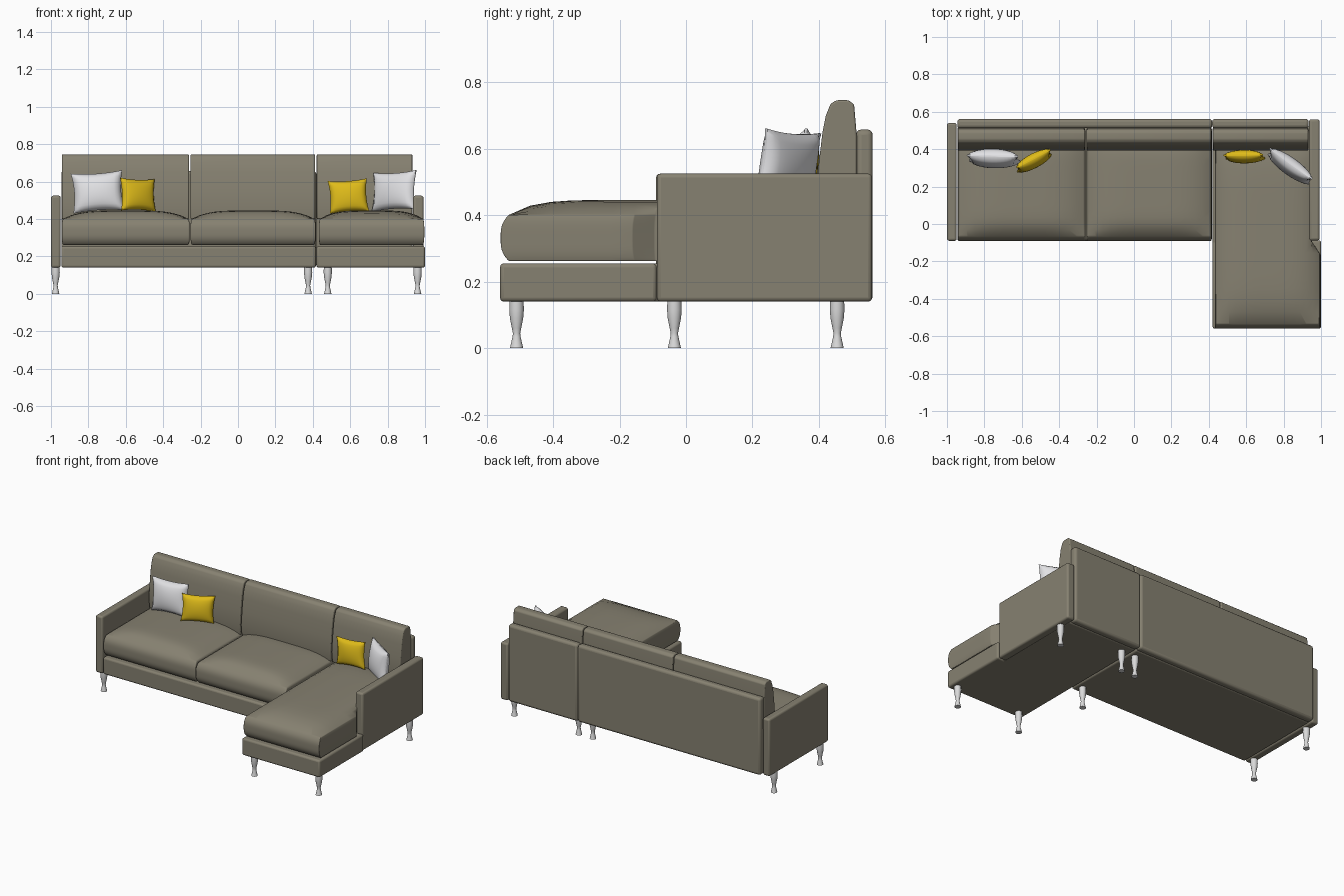
import bpy, bmesh
from math import radians, sin, cos, pi
from mathutils import Matrix

if "Cube" in bpy.data.objects:
    bpy.data.objects.remove(bpy.data.objects["Cube"])


def material(name, colour, rough=0.8):
    m = bpy.data.materials.new(name)
    m.use_nodes = True
    m.diffuse_color = (*colour, 1)
    bsdf = m.node_tree.nodes["Principled BSDF"]
    bsdf.inputs["Base Color"].default_value = (*colour, 1)
    bsdf.inputs["Roughness"].default_value = rough
    return m


FABRIC = material("olive grey fabric", (0.24, 0.22, 0.165))
WHITE = material("white fabric", (0.76, 0.76, 0.78))
YELLOW = material("mustard yellow fabric", (0.74, 0.50, 0.01))
LEG = material("pale leg", (0.70, 0.70, 0.70), 0.5)


def finish(name, bm, mat, bevel=0, angle=40):
    bmesh.ops.recalc_face_normals(bm, faces=bm.faces)
    mesh = bpy.data.meshes.new(name)
    bm.to_mesh(mesh)
    bm.free()
    mesh.materials.append(mat)
    ob = bpy.data.objects.new(name, mesh)
    bpy.context.collection.objects.link(ob)
    bpy.ops.object.select_all(action="DESELECT")
    ob.select_set(True)
    bpy.context.view_layer.objects.active = ob
    bpy.ops.object.shade_smooth_by_angle(angle=radians(angle))
    if bevel:
        mod = ob.modifiers.new("Soft edges", "BEVEL")
        mod.width = bevel
        mod.segments = 3
        mod.limit_method = "ANGLE"
    return ob


def unit_block(cuts):
    """Block from -1 to 1, with evenly cut faces."""
    bm = bmesh.new()
    bmesh.ops.create_cube(bm, size=2)
    if cuts:
        bmesh.ops.subdivide_edges(bm, edges=bm.edges[:], cuts=cuts, use_grid_fill=True)
    return bm


def box(name, x, y, z, bevel=0.012):
    bm = unit_block(0)
    for v in bm.verts:
        v.co = [(a + b) / 2 + c * (b - a) / 2 for c, (a, b) in zip(v.co, (x, y, z))]
    finish(name, bm, FABRIC, bevel, 50)


def seat_cushion(name, x, y, z, notch=None):
    """Crowned seat with a bulging front; notch = (y, x limit) makes room for an arm."""
    bm = unit_block(15)
    cx, hx = (x[0] + x[1]) / 2, (x[1] - x[0]) / 2
    cy, hy = (y[0] + y[1]) / 2, (y[1] - y[0]) / 2
    for vert in bm.verts:
        u, v, w = vert.co
        flat = (1 - abs(u) ** 4) * (1 - abs(v) ** 7)
        top = z[1] - 0.045 * (1 - flat)
        px = cx + u * (hx - 0.006 * w ** 4)
        py = cy + v * (hy - 0.025 * abs(w) ** 3)
        pz = z[0] + (top - z[0]) * (w + 1) / 2
        if notch and py > notch[0]:
            px = min(px, notch[1])
        vert.co = (px, py, pz)
    finish(name, bm, FABRIC, 0.006, 50)


def back_cushion(name, x):
    """Leaning side profile carried across the width."""
    profile = [(0.40, 0.40), (0.392, 0.47), (0.40, 0.56), (0.411, 0.65), (0.421, 0.70),
               (0.435, 0.735), (0.452, 0.746), (0.49, 0.746), (0.506, 0.733),
               (0.514, 0.64), (0.514, 0.40)]
    bm = bmesh.new()
    face = bm.faces.new([bm.verts.new((x[0], y, z)) for y, z in profile])
    out = bmesh.ops.extrude_face_region(bm, geom=[face])
    for v in out["geom"]:
        if isinstance(v, bmesh.types.BMVert):
            v.co.x = x[1]
    finish(name, bm, FABRIC, 0.006)


def pillow(name, centre, width, height, thick, turn, lean, roll, mat):
    """Stuffed square with pinched corners and hollow edges."""
    bm = unit_block(13)
    for vert in bm.verts:
        u, w, v = vert.co
        puff = ((1 - u * u) * (1 - v * v)) ** 0.45
        vert.co = (u * width / 2 * (1 - 0.09 * (1 - v * v)),
                   w * (0.004 + (thick / 2 - 0.004) * puff),
                   v * height / 2 * (1 - 0.09 * (1 - u * u)))
    bm.transform(Matrix.Translation(centre) @ Matrix.Rotation(radians(turn), 4, "Z")
                 @ Matrix.Rotation(radians(lean), 4, "X")
                 @ Matrix.Rotation(radians(roll), 4, "Y"))
    finish(name, bm, mat, 0, 60)


def leg(name, x, y):
    """Turned leg with a flared foot."""
    profile = [(0.020, 0), (0.018, 0.008), (0.012, 0.035), (0.011, 0.045), (0.014, 0.06),
               (0.020, 0.09), (0.022, 0.115), (0.021, 0.145)]
    sides = 20
    bm = bmesh.new()
    rings = [[bm.verts.new((x + r * cos(2 * pi * i / sides), y + r * sin(2 * pi * i / sides), z))
              for i in range(sides)] for r, z in profile]
    for low, high in zip(rings, rings[1:]):
        for i in range(sides):
            j = (i + 1) % sides
            bm.faces.new((low[i], low[j], high[j], high[i]))
    bm.faces.new(rings[0])
    bm.faces.new(rings[-1])
    finish(name, bm, LEG)


# Frame: bases, arms and back panels
SPLIT = 0.418
box("main_base", (-0.945, SPLIT - 0.002), (-0.09, 0.52), (0.14, 0.255))
box("chaise_base_front", (SPLIT + 0.002, 1.0), (-0.56, -0.088), (0.14, 0.255))
box("chaise_base_rear", (SPLIT + 0.002, 0.95), (-0.12, 0.52), (0.14, 0.255))
box("right_arm", (-1.0, -0.948), (-0.09, 0.54), (0.14, 0.525))
box("left_arm", (0.936, 0.992), (-0.088, 0.56), (0.14, 0.525))
box("main_back_panel", (-0.945, SPLIT), (0.512, 0.562), (0.14, 0.658), 0.016)
box("chaise_back_panel", (SPLIT, 0.934), (0.512, 0.562), (0.14, 0.658), 0.016)

# Seat cushions
seat_z = (0.262, 0.446)
seat_cushion("right_seat_cushion", (-0.942, -0.258), (-0.09, 0.50), seat_z)
seat_cushion("middle_seat_cushion", (-0.254, 0.415), (-0.09, 0.50), seat_z)
seat_cushion("chaise_seat_cushion", (0.432, 0.996), (-0.558, 0.50), seat_z, (-0.10, 0.95))

# Back cushions
back_cushion("right_back_cushion", (-0.942, -0.262))
back_cushion("middle_back_cushion", (-0.254, 0.413))
back_cushion("chaise_back_cushion", (0.421, 0.932))

# Scatter pillows
pillow("right_white_pillow", (-0.75, 0.35, 0.545), 0.275, 0.215, 0.10, -2, -8, -4, WHITE)
pillow("right_yellow_pillow", (-0.535, 0.338, 0.53), 0.205, 0.175, 0.075, 28, -8, 2, YELLOW)
pillow("left_yellow_pillow", (0.59, 0.36, 0.523), 0.21, 0.175, 0.07, 0, -6, -4, YELLOW)
pillow("left_white_pillow", (0.835, 0.308, 0.55), 0.28, 0.21, 0.09, -36, -8, -3, WHITE)

# Legs
for side, x in (("right", -0.975), ("inner", 0.375)):
    for end, y in (("front", -0.035), ("rear", 0.455)):
        leg(f"main_{side}_{end}_leg", x, y)
for side, x in (("inner", 0.48), ("left", 0.96)):
    for end, y in (("front", -0.51), ("rear", 0.455)):
        leg(f"chaise_{side}_{end}_leg", x, y)
